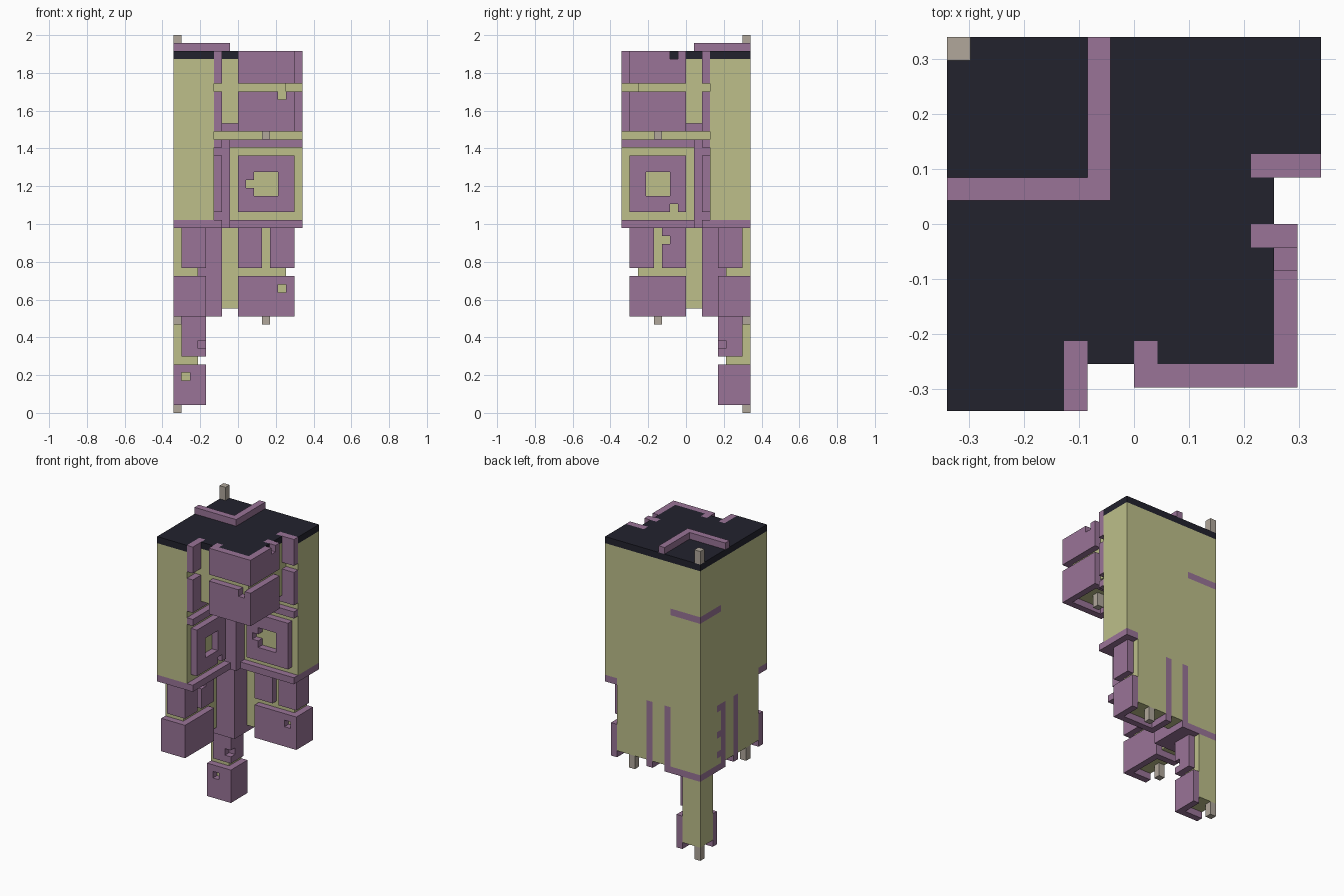
import bpy, bmesh
from mathutils import Vector

if "Cube" in bpy.data.objects:
    bpy.data.objects.remove(bpy.data.objects["Cube"])

UNIT = 2 / 47      # edge of one block
HALF = 8           # half the footprint in blocks


def material(name, rgb):
    m = bpy.data.materials.new(name)
    m.use_nodes = True
    m.diffuse_color = (*rgb, 1)
    bsdf = m.node_tree.nodes["Principled BSDF"]
    bsdf.inputs["Base Color"].default_value = (*rgb, 1)
    bsdf.inputs["Roughness"].default_value = 0.8
    return m


COLOURS = {
    "purple": material("dusty purple", (0.32, 0.174, 0.31)),
    "olive": material("pale olive", (0.51, 0.52, 0.255)),
    "dark": material("dark slate", (0.016, 0.016, 0.027)),
    "stone": material("stone grey", (0.44, 0.39, 0.33)),
}
NAMES = list(COLOURS)
cells = {}         # (a, b, z) -> (part, colour); a and b run from the solid corner


def fill(part, colour, a, b, z, mirror=True):
    """Fill a box of blocks, and its copy across the diagonal."""
    for i in range(*a):
        for j in range(*b):
            for k in range(*z):
                cells[i, j, k] = (part, colour)
                if mirror:
                    cells[j, i, k] = (part, colour)


def cut(a, b, z):
    """Remove a box of blocks, on one side only."""
    for i in range(*a):
        for j in range(*b):
            for k in range(*z):
                cells.pop((i, j, k), None)


# Skirt plate and ledges on the inner sides of the wings
fill("skirt_plate", "purple", (0, 16), (0, 6), (23, 24))
fill("lower_ledge", "purple", (5, 16), (5, 6), (33, 34))
fill("upper_ledge", "purple", (5, 16), (5, 6), (35, 36))

# Inner corner column, down to its floor
fill("corner_column", "purple", (0, 6), (0, 6), (12, 23))
fill("corner_column", "purple", (5, 7), (5, 7), (23, 34))

# Upper tower and its two wings
fill("wing_wall", "olive", (0, 16), (0, 5), (24, 44))
fill("tower_core", "olive", (0, 14), (0, 14), (36, 44))
fill("roof", "dark", (0, 14), (0, 14), (44, 45))
fill("roof", "dark", (0, 16), (0, 5), (44, 45))

# Roof ridge and corner posts
fill("roof_ridge", "purple", (0, 7), (6, 7), (45, 46))
fill("top_post", "stone", (0, 1), (0, 1), (45, 47))

# Two stacked boxes hung on the tower corner, with side strips
for low, high in ((36, 40), (41, 45)):
    fill("corner_box", "purple", (8, 15), (14, 15), (low, high))
    fill("corner_box", "purple", (8, 9), (13, 15), (low, high))
    fill("side_strip", "purple", (5, 6), (13, 16), (low, high))
fill("corner_box", "purple", (8, 15), (14, 15), (35, 36))
fill("corner_box", "purple", (8, 15), (8, 9), (35, 36))
fill("corner_box_knob", "stone", (11, 12), (11, 12), (34, 36))
cut((13, 14), (14, 15), (39, 40))
cut((14, 15), (9, 10), (44, 45))

# Square frames on the inner wing faces
fill("square_frame", "purple", (8, 15), (5, 6), (25, 32))
cut((10, 13), (5, 6), (27, 30))
cut((5, 6), (10, 13), (27, 30))
cut((9, 10), (5, 6), (28, 29))
cut((5, 6), (9, 10), (25, 26))

# Lower wings: core wall, two small panels, a larger box and a knob
fill("lower_wall", "olive", (0, 14), (0, 3), (13, 24))
for start in (8, 12):
    fill("small_panel", "purple", (start, start + 3), (3, 4), (18, 23))
fill("small_panel", "purple", (14, 15), (1, 4), (18, 23))
fill("lower_box", "purple", (8, 15), (3, 4), (12, 17))
fill("lower_box", "purple", (14, 15), (0, 4), (12, 17))
fill("lower_box", "purple", (8, 9), (0, 4), (12, 13))
fill("lower_knob", "stone", (11, 12), (0, 1), (11, 13))
cut((13, 14), (3, 4), (15, 16))
cut((3, 4), (10, 11), (21, 22))

# Inlaid lines on the outer walls
for a in (5, 8):
    fill("outer_line", "purple", (a, a + 1), (0, 1), (13, 22))
fill("corner_line", "purple", (0, 5), (0, 1), (36, 37))
for z in (14, 17, 21):
    fill("outer_line", "purple", (0, 1), (4, 5), (z, z + 1), mirror=False)

# Hanging stem with two shells and a tip
fill("stem_core", "olive", (0, 3), (0, 3), (2, 12))
fill("stem_upper_shell", "purple", (1, 4), (3, 4), (7, 12))
fill("stem_lower_box", "purple", (0, 4), (3, 4), (1, 6))
fill("bottom_post", "stone", (0, 1), (0, 1), (0, 2))
cut((3, 4), (3, 4), (8, 9))
cut((1, 2), (3, 4), (4, 5))


def build(part):
    """Skin the exposed sides of one part and merge its flat areas."""
    bm = bmesh.new()
    corners = {}

    def vert(p):
        if p not in corners:
            corners[p] = bm.verts.new(((p[0] - HALF) * UNIT, (HALF - p[1]) * UNIT, p[2] * UNIT))
        return corners[p]

    for cell, (owner, colour) in cells.items():
        if owner != part:
            continue
        for axis in range(3):
            u, v = (axis + 1) % 3, (axis + 2) % 3
            for side in (0, 1):
                near = list(cell)
                near[axis] += 2 * side - 1
                if tuple(near) in cells:
                    continue
                quad = []
                for du, dv in ((0, 0), (1, 0), (1, 1), (0, 1)):
                    p = list(cell)
                    p[axis] += side
                    p[u] += du
                    p[v] += dv
                    quad.append(vert(tuple(p)))
                # The b axis is reversed, so the winding is too
                face = bm.faces.new(quad[::-1] if side else quad)
                face.material_index = NAMES.index(colour)
    bmesh.ops.dissolve_limit(bm, angle_limit=0.01, verts=bm.verts[:],
                             edges=bm.edges[:], delimit={'MATERIAL'})
    mesh = bpy.data.meshes.new(part)
    bm.to_mesh(mesh)
    bm.free()
    for m in COLOURS.values():
        mesh.materials.append(m)
    obj = bpy.data.objects.new(part, mesh)
    bpy.context.collection.objects.link(obj)


for part in sorted({owner for owner, _ in cells.values()}):
    build(part)
